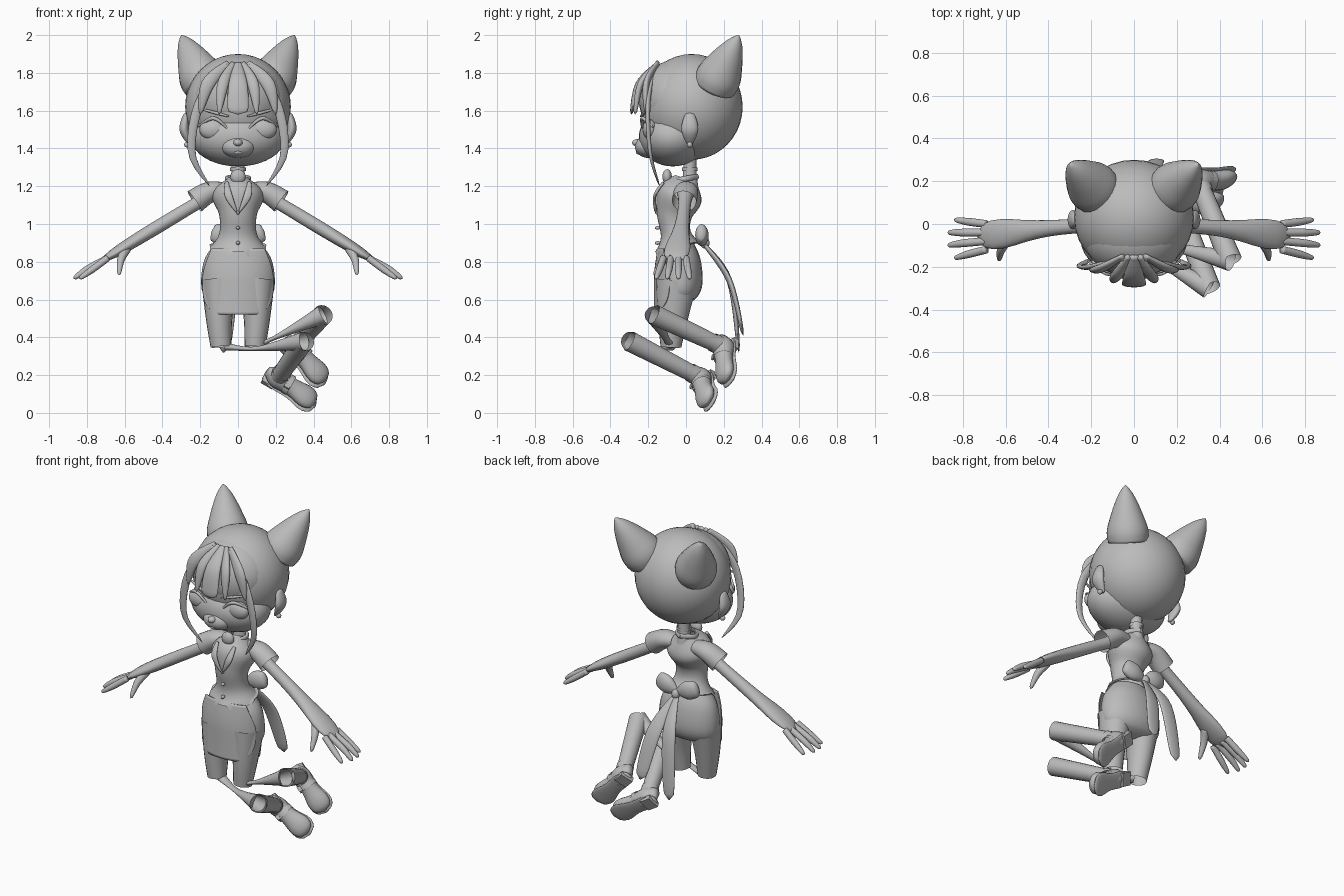
import bpy, bmesh, math
from mathutils import Vector, Matrix

cube = bpy.data.objects.get("Cube")
if cube:
    bpy.data.objects.remove(cube)

grey = bpy.data.materials.new("plain grey")
grey.use_nodes = True
grey.diffuse_color = (.5, .5, .5, 1)
grey.node_tree.nodes["Principled BSDF"].inputs["Base Color"].default_value = grey.diffuse_color


def finish(name, bm, mirror=False, matrix=None, smooth=True, thickness=0):
    """Turn a bmesh into a named object with its material and modifiers."""
    if matrix:
        bm.transform(matrix)
    bmesh.ops.recalc_face_normals(bm, faces=bm.faces)
    mesh = bpy.data.meshes.new(name)
    bm.to_mesh(mesh)
    bm.free()
    mesh.materials.append(grey)
    for polygon in mesh.polygons:
        polygon.use_smooth = smooth
    ob = bpy.data.objects.new(name, mesh)
    bpy.context.collection.objects.link(ob)
    if mirror:
        ob.modifiers.new("mirror", "MIRROR").use_mirror_merge = False
    if thickness:
        ob.modifiers.new("thickness", "SOLIDIFY").thickness = thickness
    return ob


def spline(values, t):
    """Smooth curve through evenly spaced numbers or vectors."""
    last = len(values) - 1
    i = max(0, min(int(t * last), last - 1))
    u = t * last - i
    a, b, c, d = (values[min(max(j, 0), last)] for j in range(i - 1, i + 3))
    return b + (c - a) * (u / 2) + (a * 2 - b * 5 + c * 4 - d) * (u * u / 2) + (b * 3 - a - c * 3 + d) * (u ** 3 / 2)


def tube(name, path, widths, depths=None, open_ended=False, steps=14, sides=20, **options):
    """Elliptical rings along a smooth path; a closed tube gets a rounded tip."""
    bm = bmesh.new()
    path = [Vector(p) for p in path]
    run = path[-1] - path[0]
    hint = Vector((0, 1, 0)) if abs(run.z) > run.xy.length else Vector((0, 0, 1))
    centres = [spline(path, k / steps) for k in range(steps + 1)]
    rings = []
    for k, centre in enumerate(centres):
        t = k / steps
        along = (centres[min(k + 1, steps)] - centres[max(k - 1, 0)]).normalized()
        across = hint.cross(along).normalized()
        over = along.cross(across)
        tip = 1 if open_ended else max(.1, math.sqrt(1 - t ** 16))
        w = max(.002, spline(widths, t)) * tip
        d = max(.002, spline(depths or widths, t)) * tip
        angles = [math.tau * j / sides for j in range(sides)]
        rings.append([bm.verts.new(centre + across * w * math.cos(a) + over * d * math.sin(a)) for a in angles])
    for lower, upper in zip(rings, rings[1:]):
        for j in range(sides):
            n = (j + 1) % sides
            bm.faces.new((lower[j], lower[n], upper[n], upper[j]))
    if not open_ended:
        bm.faces.new(rings[0])
        bm.faces.new(rings[-1])
    return finish(name, bm, **options)


def placed(location, size):
    return Matrix.Translation(location) @ Matrix.Diagonal((*size, 1))


def ball(name, location, size, **options):
    bm = bmesh.new()
    bmesh.ops.create_uvsphere(bm, u_segments=32, v_segments=20, radius=1)
    finish(name, bm, matrix=placed(location, size), **options)


def box(name, location, size, frame):
    bm = bmesh.new()
    bmesh.ops.create_cube(bm, size=1)
    finish(name, bm, matrix=frame @ placed(location, size), smooth=False)


# Head and face
ball("skull", (0, .03, 1.62), (.28, .27, .28))
ball("front_hair", (0, -.05, 1.66), (.24, .2, .21))
ball("face", (0, -.07, 1.46), (.25, .18, .155))
ball("muzzle", (0, -.2, 1.41), (.09, .07, .06))
ball("nose", (0, -.255, 1.43), (.025, .03, .02))
ball("lips", (0, -.25, 1.38), (.025, .015, .012))
ball("eyes", (.13, -.19, 1.5), (.075, .04, .055), mirror=True)
tube("upper_eyelids", [(.05, -.23, 1.5), (.13, -.23, 1.56), (.22, -.17, 1.51)], [.005, .01, .005], mirror=True)
tube("eyebrows", [(.05, -.24, 1.57), (.2, -.2, 1.61)], [.005, .008, .005], mirror=True)
tube("side_ears", [(.25, .02, 1.42), (.285, .02, 1.5), (.27, .02, 1.59)], [.01, .025, .015], [.015, .045, .025], mirror=True)
ball("earrings", (.27, .02, 1.42), (.015, .015, .015), mirror=True)

# Pointed ears
tube("pointed_ears", [(.17, .15, 1.73), (.3, .28, 2)], [.115, .12, .09, .05, .01], mirror=True)


# Fringe strands fan out from the crown and wrap round the forehead
def strand(name, x, widths, mirror):
    wrap = x * x
    tube(name, [(x / 4, -.15, 1.85), (x * .8, -.25 + wrap, 1.74), (x, -.29 + 2 * wrap, 1.58)],
         widths, [.012, .018, .01], mirror=mirror)


strand("middle_fringe", 0, [.02, .05, .06], False)
strand("inner_fringe", .1, [.015, .03, .01], True)
strand("outer_fringe", .2, [.02, .035, .01], True)
tube("side_locks", [(.05, -.16, 1.84), (.2, -.2, 1.65), (.245, -.19, 1.38), (.15, -.14, 1.2)],
     [.015, .025, .02, .005], [.012, .012, .005], mirror=True)

# Neck, collar and brooch
tube("neck", [(0, .02, 1.2), (0, .02, 1.36)], [.045, .035, .035], open_ended=True)
tube("choker", [(0, .02, 1.28), (0, .02, 1.3)], [.042], open_ended=True)
tube("collar", [(0, .06, 1.25), (.06, 0, 1.24), (.02, -.1, 1.22)], [.01], [.015], mirror=True)
ball("brooch", (0, -.1, 1.25), (.04, .025, .04))

# Fitted waistcoat whose hem drops to two points in front
vest = tube("waistcoat", [(0, -.04, .87), (0, -.06, 1.05), (0, 0, 1.24)], [.15, .1, .1, .135, .05],
            [.125, .08, .095, .12, .06], open_ended=True, steps=20, sides=32)
for v in vest.data.vertices[:32]:
    if v.co.y < -.05:
        v.co.z -= max(0, .05 - abs(abs(v.co.x) - .08))
    else:
        v.co.z += .02
tube("lapels", [(.06, -.12, 1.22), (.05, -.165, 1.15), (.005, -.16, 1.06)], [.01, .02, .005], [.008], mirror=True)
for i in range(3):
    ball(f"button_{i + 1}", (0, -.15, .9 + i * .08), (.01, .015, .01))

# Sleeves, arms and hands
tube("sleeves", [(.07, 0, 1.18), (.15, 0, 1.17), (.23, -.01, 1.12)], [.05, .065, .065], [.04, .055, .065],
     open_ended=True, mirror=True)
tube("arms", [(.1, 0, 1.18), (.4, -.02, 1), (.73, -.06, .8)], [.05, .035, .035, .045, .07, .065],
     [.05, .035, .035, .035, .03, .015], mirror=True)
for i, name in enumerate(("index", "middle", "ring", "little")):
    root, tip = i * .04 - .12, i * .06 - .16
    reach = .87 if name in ("middle", "ring") else .84
    tube(f"{name}_fingers", [(.69, root, .82), (reach - .07, (root + tip) / 2, .76), (reach, tip, .71)],
         [.018, .018, .011], mirror=True)
tube("thumbs", [(.59, -.07, .87), (.62, -.12, .81), (.63, -.17, .73)], [.025, .02, .01], mirror=True)

# Hips and open-ended thighs
tube("hips", [(0, -.04, .9), (0, -.03, .58)], [.12, .18, .195, .17], [.08, .115, .12, .08])
tube("thighs", [(.1, -.05, .7), (.1, -.07, .5), (.09, -.08, .35)], [.095, .07, .055], [.11, .08, .055],
     open_ended=True, mirror=True)

# Apron: sheet wrapped round the front with rounded lower corners
bm = bmesh.new()
columns, levels = 16, 24
grid = []
for i in range(levels + 1):
    t = i / levels
    flare = math.sin(min(1, t * 2) * math.pi / 2)
    width = .19 * (.74 + .26 * flare) * math.sqrt(1 - .75 * t ** 8)
    bulge = .1 + .02 * flare
    xs = [width * math.sin(math.pi * (k / columns - .5)) for k in range(columns + 1)]
    grid.append([bm.verts.new((x, -.05 - bulge * math.sqrt(1 - (x / .2) ** 2), .87 - t * .35)) for x in xs])
for upper, lower in zip(grid, grid[1:]):
    for k in range(columns):
        bm.faces.new((upper[k], upper[k + 1], lower[k + 1], lower[k]))
finish("apron", bm, thickness=.006)

# Back bow and trailing ribbons
tube("bow_loops", [(0, .09, .91), (.14, .08, .96)], [.01, .035, .025], [.015, .055, .045], mirror=True)
ball("bow_knot", (0, .1, .9), (.025, .025, .03))
for name, side, end in (("left", 1, .41), ("right", -.7, .32)):
    tube(f"{name}_ribbon", [(0, .09, .9), (side * .06, .23, .7), (side * .11, .2 + end / 4, end)],
         [.015, .045, .04], [.01, .015, .01])

# Lower legs: open tubes, narrow stretched links, and strapped shoes
legs = {
    "right": [(.35, -.3, .38), (.23, .03, .21), (.7, .3, -.6), (-.06, -.08, .35), (.1, -.16, .34)],
    "left": [(.45, -.17, .52), (.32, .15, .37), (.5, .3, -.8), (.11, -.08, .36), (.2, -.11, .4)],
}
for name, (knee, ankle, toe, thigh, link) in legs.items():
    tube(f"{name}_lower_leg", [ankle, knee], [.045, .05, .055], open_ended=True)
    tube(f"{name}_knee_link", [thigh, link, knee], [.03, .02, .05], [.02, .012, .05], open_ended=True)
    # Each foot is built flat, then turned to follow its shin
    up = (Vector(knee) - Vector(ankle)).normalized()
    forward = Vector(toe)
    forward = (forward - up * forward.dot(up)).normalized()
    frame = Matrix((forward, up.cross(forward), up)).transposed().to_4x4()
    frame.translation = ankle
    tube(f"{name}_shoe", [(-.07, 0, -.05), (.24, 0, -.08)], [.02, .055, .05, .065, .05],
         [.03, .06, .045, .04, .025], matrix=frame)
    tube(f"{name}_sole", [(-.07, 0, -.1), (.25, 0, -.11)], [.03, .05, .05, .07, .05], [.01], matrix=frame)
    tube(f"{name}_shoe_strap", [(.05, 0, -.06), (.08, 0, -.06)], [.057], [.05], open_ended=True, matrix=frame)
    tube(f"{name}_shoe_cuff", [(0, 0, -.03), (0, 0, .01)], [.05], open_ended=True, matrix=frame)
    box(f"{name}_heel", (-.03, 0, -.11), (.07, .08, .03), frame)
    box(f"{name}_buckle", (.06, -.04, -.02), (.03, .02, .01), frame)
